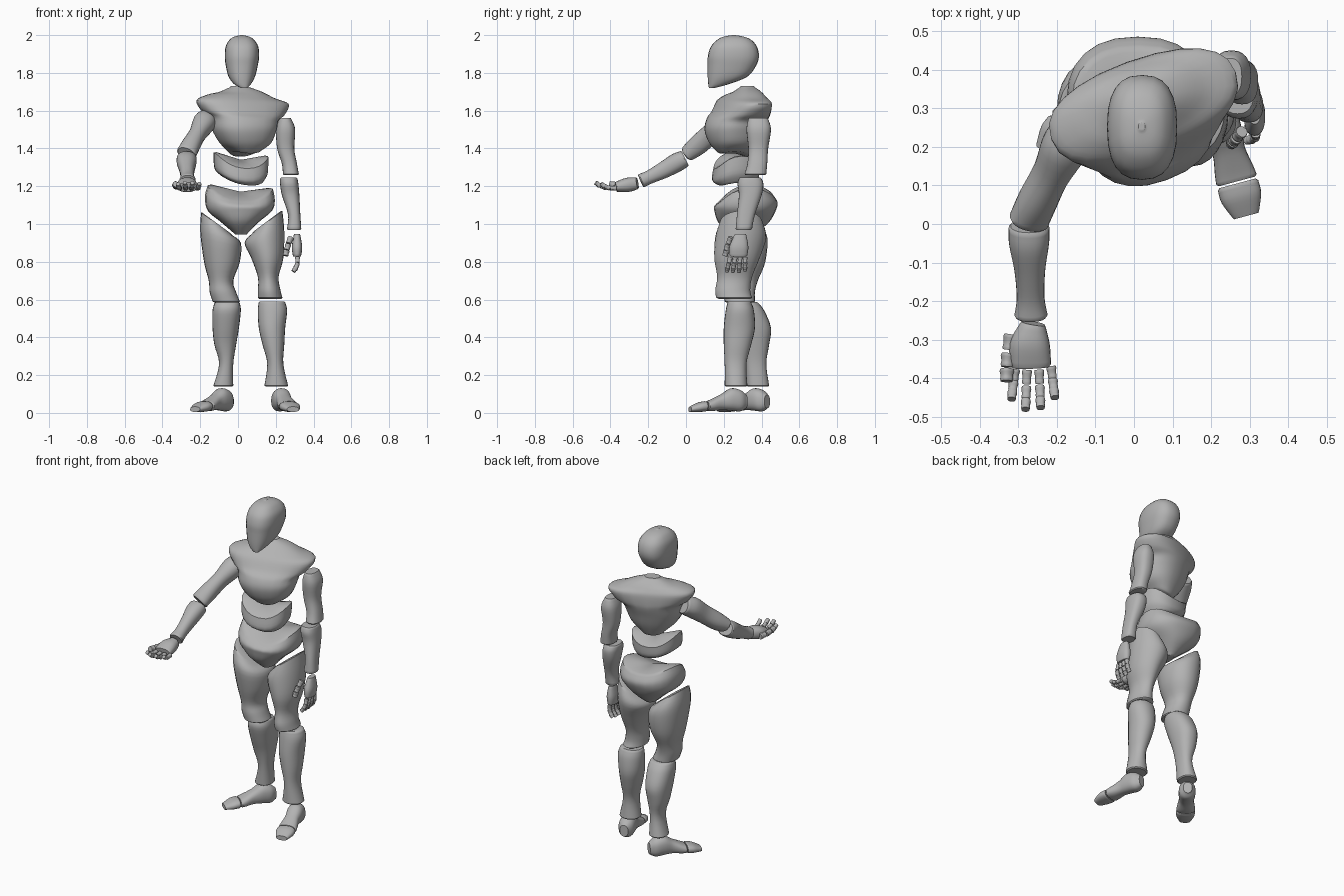
import bpy, math
from mathutils import Vector, Matrix

cube = bpy.data.objects.get("Cube")
if cube:
    bpy.data.objects.remove(cube, do_unlink=True)

grey = bpy.data.materials.new("plain_grey")
grey.use_nodes = True
tone = (0.45, 0.45, 0.45, 1)
grey.diffuse_color = tone
grey.node_tree.nodes["Principled BSDF"].inputs["Base Color"].default_value = tone

SIDES = 24
STEPS = 4


def spline(a, b, c, d, t):
    """Smooth in-between of b and c."""
    return b + (c - a) * (t / 2) + (a * 2 - b * 5 + c * 4 - d) * (t * t / 2) + (b * 3 - a - c * 3 + d) * (t ** 3 / 2)


def loft(name, rings, boxy=0.85, rim=0.006):
    """Skin a row of rings; a ring is centre, half width, half depth and saddle vectors."""
    dense = []
    last = len(rings) - 1
    for i in range(last):
        four = [rings[max(0, min(last, i + k))] for k in (-1, 0, 1, 2)]
        for s in range(STEPS):
            dense.append([spline(*part, s / STEPS) for part in zip(*four)])
    dense.append(list(rings[-1]))

    def shrunk(ring, scale, away):
        push = (ring[0] - away[0]).normalized() * rim
        return [ring[0] + push] + [v * scale for v in ring[1:]]

    # rounded rims, then gently closed caps
    first, end = dense[0], dense[-1]
    low = [shrunk(first, s, dense[1]) for s in (0.5, 0.9)]
    high = [shrunk(end, s, dense[-2]) for s in (0.9, 0.5)]
    dense = low + dense + high
    power = lambda v: math.copysign(abs(v) ** boxy, v)
    verts = []
    for c, u, v, saddle in dense:
        for k in range(SIDES):
            a = math.tau * k / SIDES
            verts.append(c + u * power(math.cos(a)) + v * power(math.sin(a)) + saddle * math.cos(2 * a))
    faces = []
    for r in range(len(dense) - 1):
        for k in range(SIDES):
            n = (k + 1) % SIDES
            faces.append((r * SIDES + k, r * SIDES + n, (r + 1) * SIDES + n, (r + 1) * SIDES + k))
    top = (len(dense) - 1) * SIDES
    for k in range(SIDES):
        n = (k + 1) % SIDES
        faces.append((len(verts), n, k))
        faces.append((len(verts) + 1, top + k, top + n))
    verts += [dense[0][0], dense[-1][0]]

    mesh = bpy.data.meshes.new(name)
    mesh.from_pydata(verts, [], faces)
    mesh.materials.append(grey)
    obj = bpy.data.objects.new(name, mesh)
    bpy.context.collection.objects.link(obj)
    bpy.ops.object.select_all(action="DESELECT")
    obj.select_set(True)
    bpy.context.view_layer.objects.active = obj
    bpy.ops.object.shade_smooth_by_angle(angle=math.radians(40))


def stack(name, rows, yaw=0, pivot=(0, 0), boxy=0.85, rim=0.006):
    """Rows from bottom to top: z, x range, y range, then optional roll, pitch, saddle."""
    turn = Matrix.Rotation(math.radians(yaw), 3, "Z")
    hub = Vector((*pivot, 0))
    rings = []
    for z, left, right, front, back, *extra in rows:
        roll, pitch, saddle = (extra + [0, 0, 0])[:3]
        centre = Vector(((left + right) / 2, (front + back) / 2, z))
        rings.append((hub + turn @ (centre - hub),
                      turn @ Vector(((right - left) / 2, 0, roll)),
                      turn @ Vector((0, (back - front) / 2, pitch)),
                      Vector((0, 0, saddle))))
    loft(name, rings, boxy, rim)


def tube(name, points, radii, side, boxy=0.85):
    """Loft along a path; radii are pairs along the side vector and across it."""
    pts = [Vector(p) for p in points]
    rings = []
    for i, (p, (a, b)) in enumerate(zip(pts, radii)):
        axis = (pts[min(i + 1, len(pts) - 1)] - pts[max(i - 1, 0)]).normalized()
        u = Vector(side)
        u = (u - axis * u.dot(axis)).normalized()
        rings.append((p, u * a, axis.cross(u) * b, Vector()))
    loft(name, rings, boxy)


def finger(name, start, way, curl, length, thick=0.013):
    """Three separate joints bending towards the curl direction."""
    p, way, curl = Vector(start), Vector(way).normalized(), Vector(curl)
    for joint, share in zip(("base", "middle", "tip"), (0.4, 0.32, 0.28)):
        q = p + way * length * share
        pts = [p.lerp(q, t) for t in (0.17, 0.5, 0.73)]
        tube(f"{name}_{joint}", pts, [(thick, thick), (thick * 0.85,) * 2, (thick * 0.9,) * 2], way.cross(curl))
        p, way = q, (way + curl * 0.35).normalized()


def foot(side, heel, way):
    """Sections run from heel to toe: distance, half width, bottom, top."""
    way = Vector((*way, 0)).normalized()
    heel = Vector((*heel, 0))

    def piece(name, sections):
        rings = [(heel + way * s + Vector((0, 0, (lo + hi) / 2)), Vector((-way.y, way.x, 0)) * w,
                  Vector((0, 0, (hi - lo) / 2)), Vector()) for s, w, lo, hi in sections]
        loft(name, rings)

    piece(side + "_foot", [(0, .028, .022, .1), (.03, .046, .008, .122), (.08, .048, .012, .13),
                           (.13, .043, .015, .1), (.18, .051, .01, .075), (.205, .054, .01, .064)])
    piece(side + "_toes", [(.222, .054, .007, .062), (.255, .053, .005, .056), (.298, .036, .005, .036)])


# head
stack("head", [(1.72, .015, .05, .122, .15), (1.74, -.02, .068, .118, .225), (1.78, -.05, .09, .115, .325),
               (1.84, -.065, .105, .115, .372), (1.89, -.07, .112, .116, .386), (1.94, -.065, .107, .132, .375),
               (1.975, -.045, .085, .165, .345), (1.992, -.02, .06, .2, .305),
               (1.999, .01, .03, .24, .265)], boxy=0.8, rim=0.001)

# torso
stack("chest", [(1.38, -.055, .115, .165, .345, 0, -.01, .01), (1.43, -.105, .165, .125, .38), (1.5, -.145, .195, .105, .405),
                (1.555, -.155, .21, .12, .424, -.01), (1.59, -.195, .258, .155, .428, -.01),
                (1.645, -.22, .288, .193, .425, -.01), (1.675, -.155, .215, .227, .41, -.01),
                (1.7, -.085, .145, .262, .39), (1.725, -.025, .075, .295, .365)], yaw=20, pivot=(.03, .28))
stack("abdomen", [(1.23, -.09, .13, .16, .37, -.015, .01, .01), (1.262, -.125, .155, .14, .385, -.01, .01, .02),
                  (1.334, -.13, .16, .15, .388, -.01, .005, .035)], yaw=10, pivot=(.02, .27))
stack("pelvis", [(.95, -.02, .05, .23, .37), (1.01, -.09, .11, .17, .44), (1.07, -.16, .18, .15, .475),
                 (1.12, -.175, .195, .15, .485, -.01, .01, .015), (1.165, -.16, .185, .175, .46, -.01, .02, .03)])

# legs
stack("right_thigh", [(.59, -.135, .01, .205, .365), (.64, -.15, -.01, .2, .365), (.7, -.155, -.025, .2, .38),
                      (.8, -.18, .01, .175, .42), (.93, -.2, .015, .155, .43, -.03),
                      (1.0, -.195, -.03, .185, .39, -.06)], boxy=.93)
stack("left_thigh", [(.61, .105, .235, .16, .35), (.65, .105, .225, .155, .34), (.72, .105, .215, .165, .35),
                     (.82, .07, .24, .15, .39), (.93, .035, .245, .155, .425, .03),
                     (1.01, .075, .235, .18, .405, .06)], boxy=1.05)
stack("right_shin", [(.145, -.13, -.025, .32, .44), (.26, -.1, -.025, .315, .425), (.36, -.125, -.01, .295, .44),
                     (.45, -.135, .005, .265, .45), (.54, -.135, .015, .24, .415), (.58, -.125, .01, .25, .385)], boxy=.87)
stack("left_shin", [(.145, .14, .265, .205, .325), (.26, .155, .24, .205, .32), (.36, .13, .245, .2, .345),
                    (.45, .11, .25, .2, .365), (.54, .105, .26, .21, .36), (.585, .11, .25, .22, .345)], boxy=.95)
foot("right", (-.045, .425), (-.6, -.8))
foot("left", (.212, .314), (.26, -.965))

# hanging left arm
stack("left_upper_arm", [(1.265, .238, .322, .31, .425), (1.32, .232, .312, .325, .43), (1.4, .207, .298, .33, .435),
                         (1.5, .202, .303, .32, .45), (1.555, .217, .283, .33, .435)], boxy=.82)
stack("left_forearm", [(.975, .26, .335, .263, .35), (1.05, .265, .33, .27, .365), (1.15, .233, .325, .28, .4),
                       (1.21, .223, .32, .273, .41), (1.24, .223, .315, .28, .4)], boxy=.82)
stack("left_palm", [(.835, .29, .335, .23, .325), (.88, .285, .34, .23, .33), (.94, .295, .33, .255, .32)])
for i, label in enumerate(("index", "middle", "ring", "little")):
    finger("left_" + label, (.315, .235 + i * .026, .825), (0, -.25 + i * .08, -1), (-1, 0, 0), .085 - .008 * (i == 3))
finger("left_thumb", (.28, .24, .93), (-.3, -.35, -.8), (0, 0, -1), .11, .016)

# raised right arm
tube("right_upper_arm", [(-.16, .25, 1.56), (-.18, .2, 1.535), (-.215, .13, 1.475), (-.25, .06, 1.415), (-.272, .01, 1.375)],
     [(.05, .05), (.06, .06), (.046, .055), (.05, .052), (.053, .042)], (1, .3, 0), .9)
tube("right_forearm", [(-.272, -.01, 1.345), (-.272, -.05, 1.325), (-.27, -.12, 1.285), (-.268, -.19, 1.25), (-.267, -.235, 1.23)],
     [(.053, .045), (.052, .05), (.04, .044), (.036, .036), (.043, .037)], (1, 0, 0), .9)
tube("right_palm", [(-.262, -.263, 1.215), (-.27, -.31, 1.207), (-.268, -.365, 1.197)],
     [(.034, .032), (.052, .038), (.053, .028)], (1, 0, 0))
for i, label in enumerate(("index", "middle", "ring", "little")):
    finger("right_" + label, (-.308 + i * .031, -.376 + .008 * (i == 3), 1.19), (-.12 + i * .08, -1, 0),
           (0, 0, 1), (.085, .115, .11, .09)[i])
finger("right_thumb", (-.318, -.283, 1.2), (-.15, -.95, 0), (.2, 0, .3), .13, .018)
